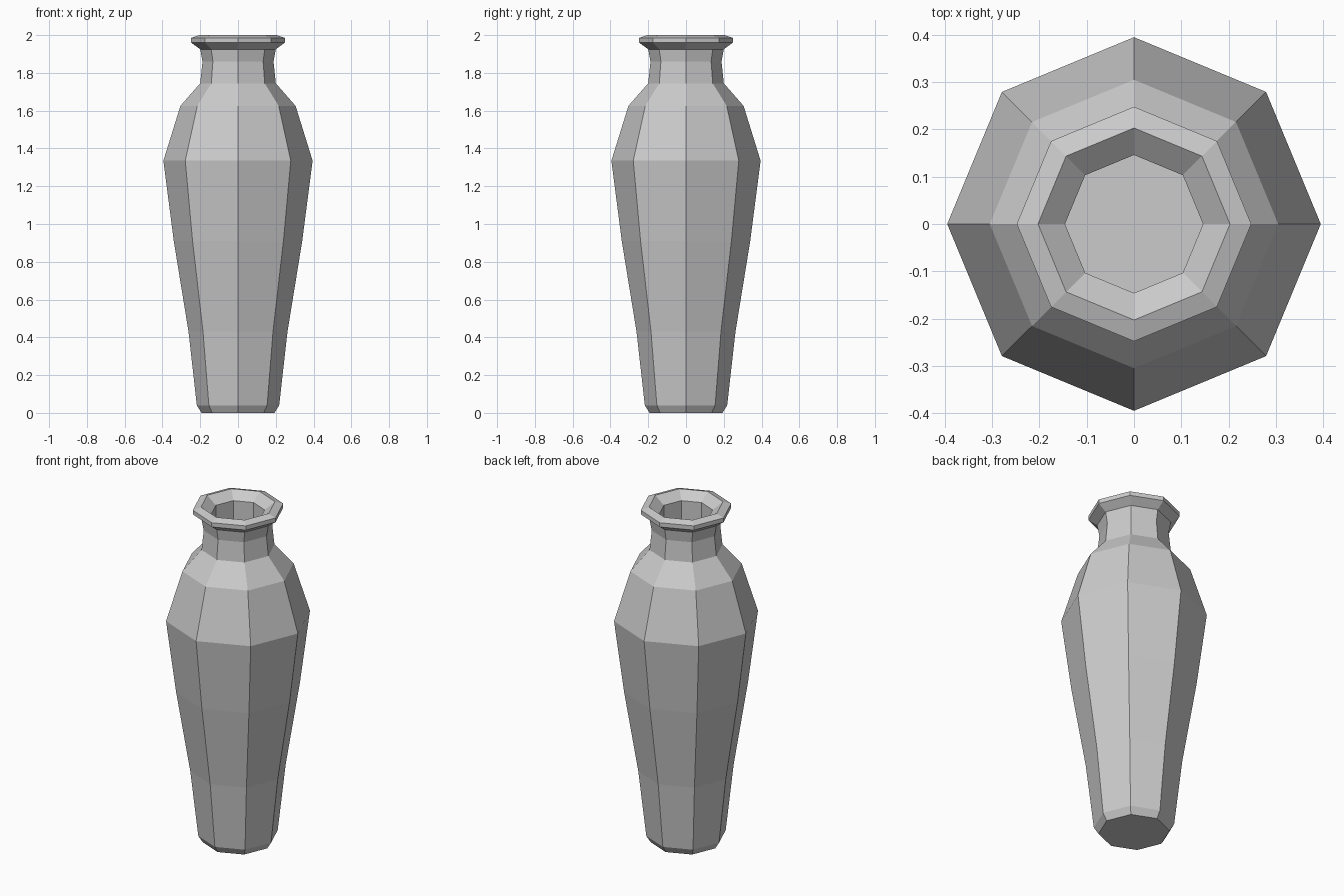
import bpy, bmesh, math

if "Cube" in bpy.data.objects:
    bpy.data.objects.remove(bpy.data.objects["Cube"])

SIDES = 8

# Profile as (radius, height): outside from the foot up, over the lip, down the inside
outer = [(0.193, 0.0), (0.218, 0.04), (0.262, 0.43), (0.34, 0.91), (0.395, 1.335),
         (0.305, 1.625), (0.20, 1.745), (0.188, 1.86), (0.20, 1.925),
         (0.248, 1.96), (0.248, 1.985)]
inner = [(0.203, 2.0), (0.146, 1.955), (0.146, 1.73), (0.25, 1.60), (0.34, 1.335),
         (0.285, 0.91), (0.21, 0.43), (0.165, 0.05)]

# Eight-sided hollow vase, corners on the axes
bm = bmesh.new()
rings = []
for r, z in outer + inner:
    rings.append([bm.verts.new((r * math.cos(2 * math.pi * i / SIDES),
                                r * math.sin(2 * math.pi * i / SIDES), z))
                  for i in range(SIDES)])
for a, b in zip(rings, rings[1:]):
    for i in range(SIDES):
        j = (i + 1) % SIDES
        bm.faces.new((a[i], a[j], b[j], b[i]))

# Underside and inside floor
bm.faces.new(rings[0][::-1])
bm.faces.new(rings[-1])
bmesh.ops.recalc_face_normals(bm, faces=bm.faces[:])

mesh = bpy.data.meshes.new("vase")
bm.to_mesh(mesh)
bm.free()
vase = bpy.data.objects.new("vase", mesh)
bpy.context.collection.objects.link(vase)

# Plain grey
grey = bpy.data.materials.new("light grey")
grey.diffuse_color = (0.6, 0.6, 0.6, 1)
grey.use_nodes = True
grey.node_tree.nodes["Principled BSDF"].inputs["Base Color"].default_value = grey.diffuse_color
mesh.materials.append(grey)
